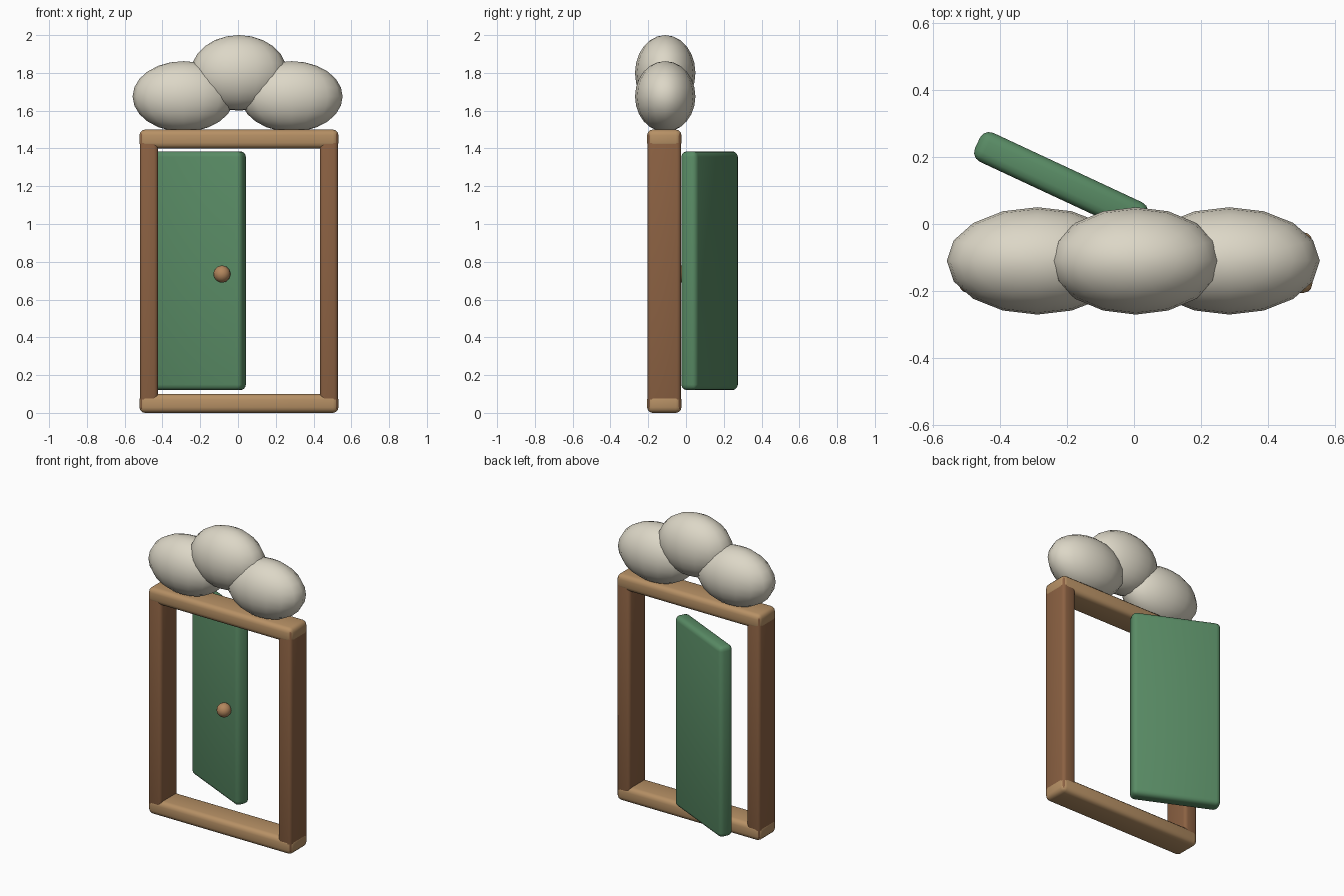
import bpy, math
from mathutils import Vector

if "Cube" in bpy.data.objects:
    bpy.data.objects.remove(bpy.data.objects["Cube"])


def material(name, rgb):
    m = bpy.data.materials.new(name)
    m.diffuse_color = (*rgb, 1)
    m.use_nodes = True
    m.node_tree.nodes["Principled BSDF"].inputs["Base Color"].default_value = m.diffuse_color
    return m


CLOUD = material("cloud cream", (0.72, 0.68, 0.57))
LIGHT_WOOD = material("light wood", (0.47, 0.28, 0.13))
DARK_WOOD = material("dark wood", (0.26, 0.12, 0.055))
GREEN = material("door green", (0.10, 0.26, 0.13))
KNOB = material("knob wood", (0.45, 0.24, 0.11))


def finish(ob, name, mat):
    ob.name = name
    ob.data.materials.append(mat)
    bpy.ops.object.shade_smooth_by_angle(angle=math.radians(40))
    return ob


def rounded_box(name, center, size, mat, radius, turn=0):
    bpy.ops.mesh.primitive_cube_add(size=1, location=center)
    ob = bpy.context.object
    ob.scale = size
    bpy.ops.object.transform_apply(location=False, rotation=False, scale=True)
    bevel = ob.modifiers.new("round edges", 'BEVEL')
    bevel.width = radius
    bevel.segments = 3
    bpy.ops.object.modifier_apply(modifier=bevel.name)
    ob.rotation_euler.z = turn
    return finish(ob, name, mat)


def ellipsoid(name, center, radii, mat, segments=16, rings=12):
    bpy.ops.mesh.primitive_uv_sphere_add(segments=segments, ring_count=rings, location=center)
    ob = bpy.context.object
    ob.scale = radii
    bpy.ops.object.transform_apply(location=False, rotation=False, scale=True)
    return finish(ob, name, mat)


# Door frame: two posts joined by slightly proud rails
FX, FY = 0.005, -0.115
for side, label in ((-1, "left"), (1, "right")):
    rounded_box(label + "_post", (FX + side * 0.4765, FY, 0.75), (0.097, 0.178, 1.48), DARK_WOOD, 0.022)
for z, label in ((0.05, "bottom"), (1.45, "top")):
    rounded_box(label + "_rail", (FX, FY, z), (1.054, 0.182, 0.10), LIGHT_WOOD, 0.03)

# Door leaf, swung open behind the frame
TURN = math.radians(-25)
rounded_box("door", (-0.2175, 0.125, 0.7525), (0.55, 0.095, 1.265), GREEN, 0.03, TURN)

# Knob on the front of the door
ellipsoid("door_knob", (-0.085, -0.025, 0.735), (0.045, 0.045, 0.045), KNOB)

# Cloud puffs resting on the top rail
ellipsoid("cloud_left", (-0.288, -0.11, 1.675), (0.27, 0.16, 0.187), CLOUD)
ellipsoid("cloud_middle", (0.005, -0.11, 1.80), (0.255, 0.16, 0.20), CLOUD)
ellipsoid("cloud_right", (0.284, -0.11, 1.675), (0.27, 0.16, 0.187), CLOUD)
